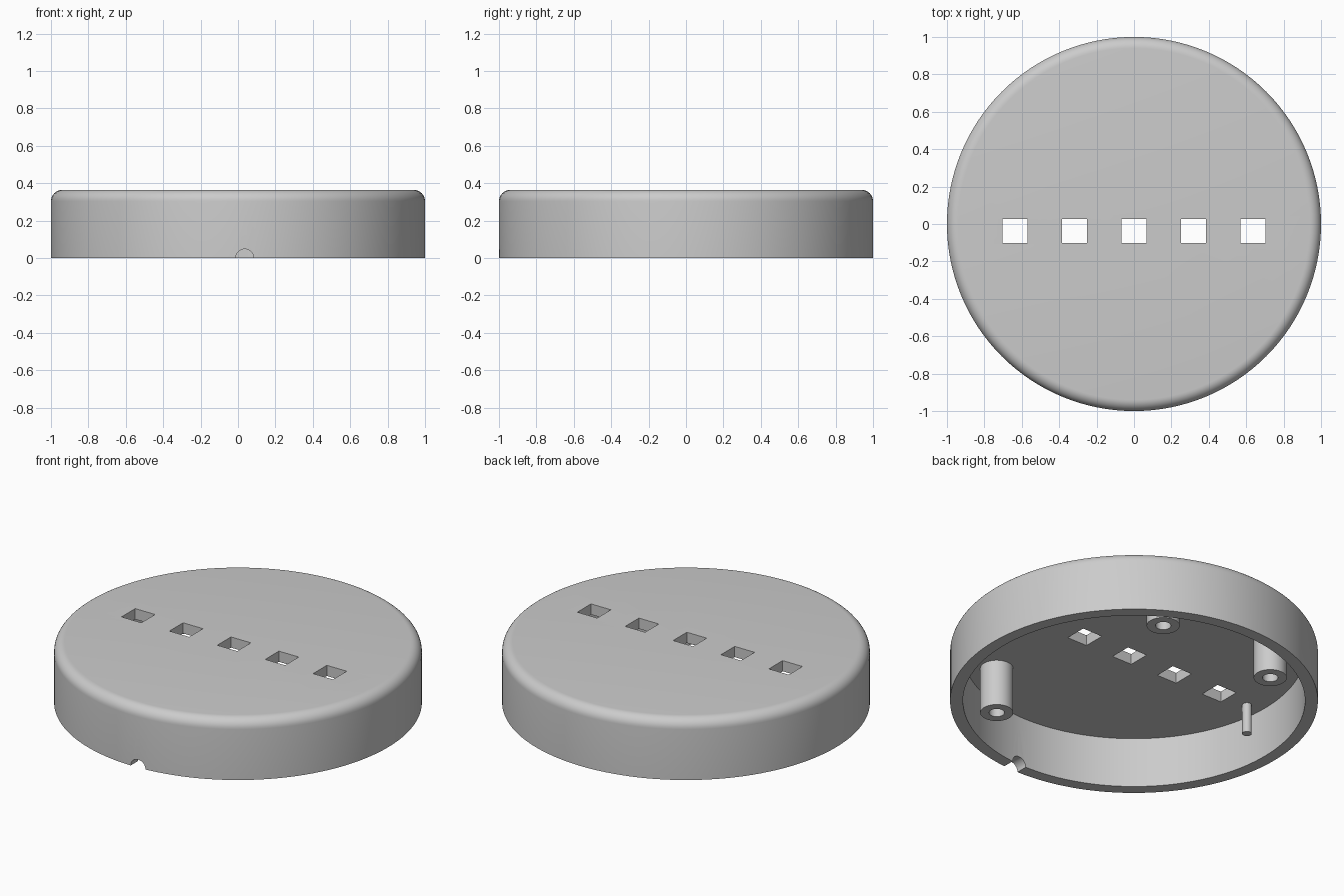
import bpy, bmesh, math
from mathutils import Matrix, Vector

cube = bpy.data.objects.get("Cube")
if cube:
    bpy.data.objects.remove(cube, do_unlink=True)

HEIGHT, CEILING, INNER, ROUND = 0.364, 0.30, 0.93, 0.06

grey = bpy.data.materials.new("light grey plastic")
colour = (0.6, 0.6, 0.6, 1)
grey.diffuse_color = colour
grey.use_nodes = True
grey.node_tree.nodes["Principled BSDF"].inputs["Base Color"].default_value = colour


def make_object(name, bm):
    bmesh.ops.recalc_face_normals(bm, faces=bm.faces)
    mesh = bpy.data.meshes.new(name)
    bm.to_mesh(mesh)
    bm.free()
    mesh.materials.append(grey)
    obj = bpy.data.objects.new(name, mesh)
    bpy.context.collection.objects.link(obj)
    return obj


def lathe(name, profile, steps, location=(0, 0, 0)):
    """Turn an (r, z) profile that starts and ends on the axis."""
    bm = bmesh.new()
    verts = [bm.verts.new((r, 0, z)) for r, z in profile]
    edges = [bm.edges.new(pair) for pair in zip(verts, verts[1:])]
    bmesh.ops.spin(bm, geom=verts + edges, cent=(0, 0, 0), axis=(0, 0, 1),
                   angle=math.tau, steps=steps, use_duplicate=False)
    bmesh.ops.remove_doubles(bm, verts=bm.verts, dist=0.0001)
    bmesh.ops.translate(bm, verts=bm.verts, vec=location)
    return make_object(name, bm)


def smooth(obj):
    bpy.ops.object.select_all(action="DESELECT")
    obj.select_set(True)
    bpy.context.view_layer.objects.active = obj
    bpy.ops.object.shade_smooth_by_angle(angle=math.radians(35))


# Hollow round cover, open underneath, with a rounded upper edge
arc = [(1 - ROUND + ROUND * math.cos(a), HEIGHT - ROUND + ROUND * math.sin(a))
       for a in (math.pi / 2 * i / 8 for i in range(9))]
cover = lathe("cover", [(0, CEILING), (INNER, CEILING), (INNER, 0), (1, 0)]
              + arc + [(0, HEIGHT)], 128)

# Cutters: five square windows and a cable notch in the front rim
bm = bmesh.new()
for i in range(-2, 3):
    place = Matrix.Translation((i * 0.318, -0.037, HEIGHT - 0.03))
    bmesh.ops.create_cube(bm, size=1, matrix=place @ Matrix.Diagonal((0.132, 0.13, 0.2, 1)))
notch = Matrix.Translation((0.036, -0.97, 0)) @ Matrix.Rotation(math.pi / 2, 4, "X")
bmesh.ops.create_cone(bm, cap_ends=True, segments=32, radius1=0.048,
                      radius2=0.048, depth=0.2, matrix=notch)
cutter = make_object("opening_cutter", bm)
cutter.hide_render = True

cut = cover.modifiers.new("openings", "BOOLEAN")
cut.operation = "DIFFERENCE"
cut.solver = "EXACT"
cut.object = cutter
bpy.context.view_layer.objects.active = cover
bpy.ops.object.modifier_apply(modifier=cut.name)
bpy.data.objects.remove(cutter, do_unlink=True)
smooth(cover)

# Screw posts with blind holes, hanging from the ceiling
posts = {"front_left_post": (0.465, -0.607), "back_left_post": (0.38, 0.70),
         "back_right_post": (-0.43, 0.64)}
top, base, bore = CEILING + 0.02, 0.022, 0.042
for name, (x, y) in posts.items():
    smooth(lathe(name, [(0, 0.25), (bore, 0.25), (bore, base), (0.09, base),
                        (0.09, top), (0, top)], 40, (x, y, 0)))

# Thin locating pin beside the window row
smooth(lathe("locating_pin", [(0, 0.12), (0.026, 0.12), (0.026, top), (0, top)],
             24, (-0.833, -0.037, 0)))
